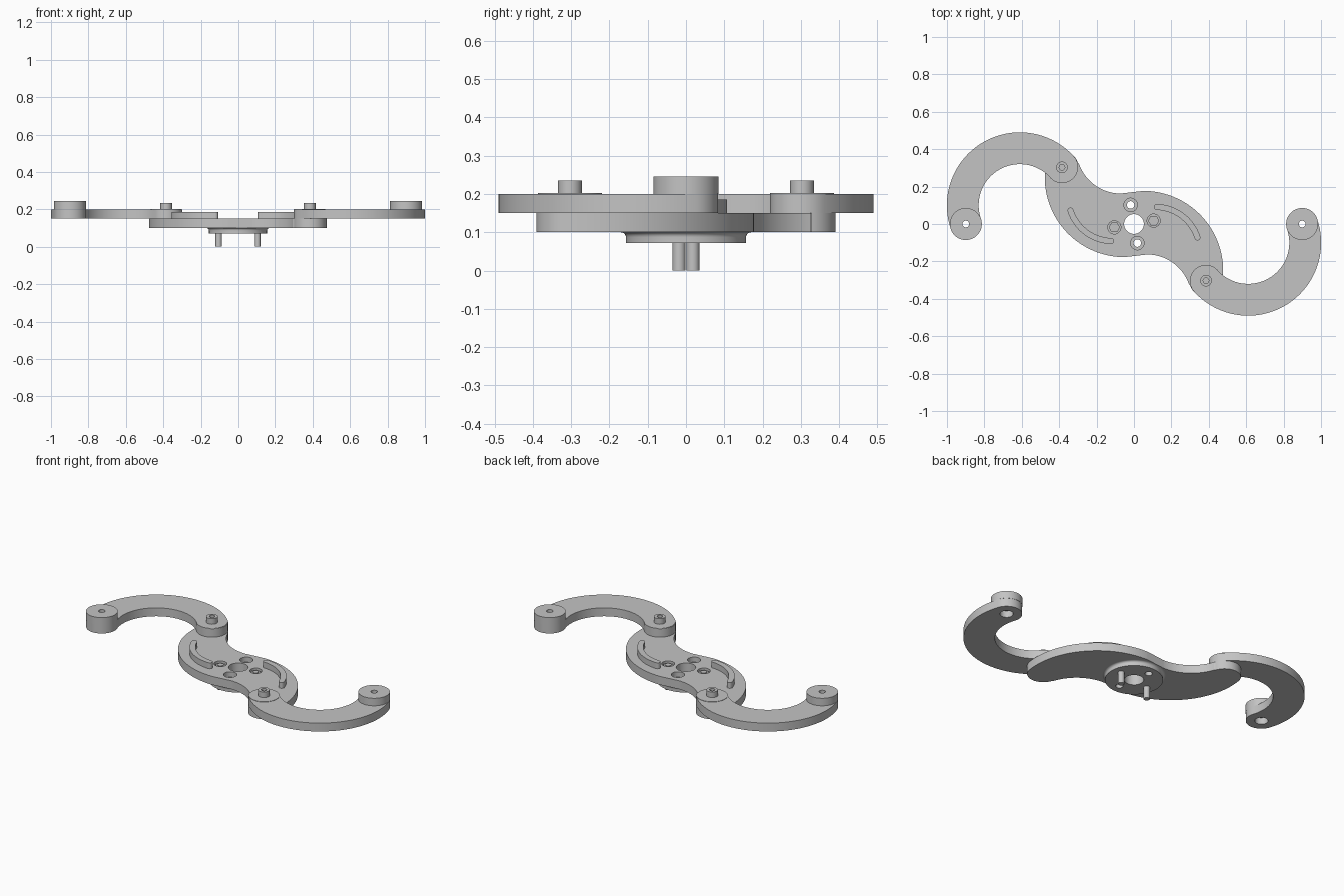
import bpy, bmesh
from math import sin, cos, radians, pi
from mathutils import Matrix

cube = bpy.data.objects.get("Cube")
if cube:
    bpy.data.objects.remove(cube, do_unlink=True)

grey = bpy.data.materials.new("machined grey")
grey.use_nodes = True
COLOUR = (0.55, 0.55, 0.55, 1)
grey.diffuse_color = COLOUR
grey.node_tree.nodes["Principled BSDF"].inputs["Base Color"].default_value = COLOUR


def arc(cx, cy, r, a0, a1, n=32):
    """Points along an arc, angles in degrees."""
    angles = [radians(a0 + (a1 - a0) * i / n) for i in range(n + 1)]
    return [(cx + r * cos(a), cy + r * sin(a)) for a in angles]


def half_turn(points):
    return [(-x, -y) for x, y in points]


def curved_slot(cx, cy, r, half, a0, a1):
    """Outline of a round-ended arc band, a0 < a1."""
    def tip(a):
        return cx + r * cos(radians(a)), cy + r * sin(radians(a))
    return (arc(cx, cy, r + half, a0, a1, 64)
            + arc(*tip(a1), half, a1, a1 + 180, 24)[1:]
            + arc(cx, cy, r - half, a1, a0, 64)[1:]
            + arc(*tip(a0), half, a0 + 180, a0 + 360, 24)[1:-1])


def finish(name, bm):
    bmesh.ops.remove_doubles(bm, verts=bm.verts, dist=0.0002)
    bmesh.ops.recalc_face_normals(bm, faces=bm.faces)
    mesh = bpy.data.meshes.new(name)
    bm.to_mesh(mesh)
    bm.free()
    mesh.materials.append(grey)
    ob = bpy.data.objects.new(name, mesh)
    bpy.context.collection.objects.link(ob)
    return ob


def prism(name, points, z0, z1):
    bm = bmesh.new()
    face = bm.faces.new([bm.verts.new((x, y, z0)) for x, y in points])
    new = bmesh.ops.extrude_face_region(bm, geom=[face], use_keep_orig=True)["geom"]
    verts = [v for v in new if isinstance(v, bmesh.types.BMVert)]
    bmesh.ops.translate(bm, verts=verts, vec=(0, 0, z1 - z0))
    return finish(name, bm)


def disc(name, x, y, r, z0, z1, sides=48):
    return prism(name, arc(x, y, r, 0, 360, sides)[:-1], z0, z1)


def lathe(name, profile):
    bm = bmesh.new()
    verts = [bm.verts.new((r, 0, z)) for r, z in profile]
    edges = [bm.edges.new(pair) for pair in zip(verts, verts[1:])]
    bmesh.ops.spin(bm, geom=verts + edges, axis=(0, 0, 1), cent=(0, 0, 0),
                   angle=2 * pi, steps=64)
    return finish(name, bm)


def select_only(ob):
    bpy.ops.object.select_all(action='DESELECT')
    ob.select_set(True)
    bpy.context.view_layer.objects.active = ob


def cut(ob, *cutters):
    """Subtract each cutter, then drop it."""
    for cutter in cutters:
        cutter.hide_render = True
        select_only(ob)
        mod = ob.modifiers.new("cut", 'BOOLEAN')
        mod.operation, mod.solver, mod.object = 'DIFFERENCE', 'EXACT', cutter
        bpy.ops.object.modifier_apply(modifier=mod.name)
        bpy.data.objects.remove(cutter, do_unlink=True)


def half_turn_copy(ob, name):
    """Copy turned half a revolution about the centre."""
    twin = bpy.data.objects.new(name, ob.data.copy())
    twin.data.transform(Matrix.Rotation(pi, 4, 'Z'))
    bpy.context.collection.objects.link(twin)
    return twin


PIVOT = (0.385, -0.303)
BOSS = (0.899, 0.0)
BOLT = (0.018, -0.102)
PIN = (0.105, 0.018)

# S-shaped centre plate
half = (arc(0.05, -0.25, 0.427, 90, -9, 64)
        + arc(*PIVOT, 0.088, -9, -163, 32)[1:]
        + arc(0.07, -0.40, 0.237, 17, 90, 40)[1:])
plate = prism("centre_plate", half + half_turn(half), 0.10, 0.15)

# Hub flange under the plate, flaring up into it
flare = [(0.157 + 0.013 * (1 - cos(radians(a))), 0.087 + 0.013 * sin(radians(a)))
         for a in range(0, 91, 15)]
flange = lathe("hub_flange", [(0.053, 0.072), (0.157, 0.072)] + flare
               + [(0.053, 0.10), (0.053, 0.072)])

# Bore, counterbored bolt holes and nut pockets
cut(plate, disc("bore", 0, 0, 0.053, 0.05, 0.2, 64))
for s in (1, -1):
    bx, by, px, py = s * BOLT[0], s * BOLT[1], s * PIN[0], s * PIN[1]
    cut(plate, disc("counterbore", bx, by, 0.036, 0.12, 0.2),
        disc("bolt_hole", bx, by, 0.02, 0.05, 0.2),
        disc("nut_pocket", px, py, 0.035, 0.125, 0.2))
    cut(flange, disc("bolt_hole", bx, by, 0.02, 0.05, 0.2))

# Left-hand set: curved arm with its end boss, pivot, rib and drive pin
arm = prism("left_arm", curved_slot(0.6105, -0.1, 0.305, 0.085, -138, 19), 0.15, 0.20)
boss = disc("left_boss", *BOSS, 0.0855, 0.20, 0.245, 64)
cut(arm, disc("socket", *BOSS, 0.036, 0.1, 0.19),
    disc("boss_hole", *BOSS, 0.018, 0.1, 0.3))
cut(boss, disc("boss_hole", *BOSS, 0.018, 0.1, 0.3))
cap = disc("left_pivot_cap", *PIVOT, 0.084, 0.19, 0.202, 64)
peg = disc("left_pivot_peg", *PIVOT, 0.031, 0.195, 0.235)
cut(peg, disc("peg_hole", *PIVOT, 0.015, 0.205, 0.3))
rib = prism("left_curved_rib", curved_slot(0.115, -0.145, 0.236, 0.016, 18, 88), 0.145, 0.185)
pin = disc("left_drive_pin", *PIN, 0.017, 0.0, 0.145, 32)
nut = disc("left_pin_nut", *PIN, 0.03, 0.12, 0.14, 6)
left_parts = [arm, boss, cap, peg, rib, pin, nut]

# Right-hand set
right_parts = [half_turn_copy(ob, ob.name.replace("left", "right")) for ob in left_parts]

for ob in [plate, flange] + left_parts + right_parts:
    select_only(ob)
    bpy.ops.object.shade_smooth_by_angle(angle=radians(30))
